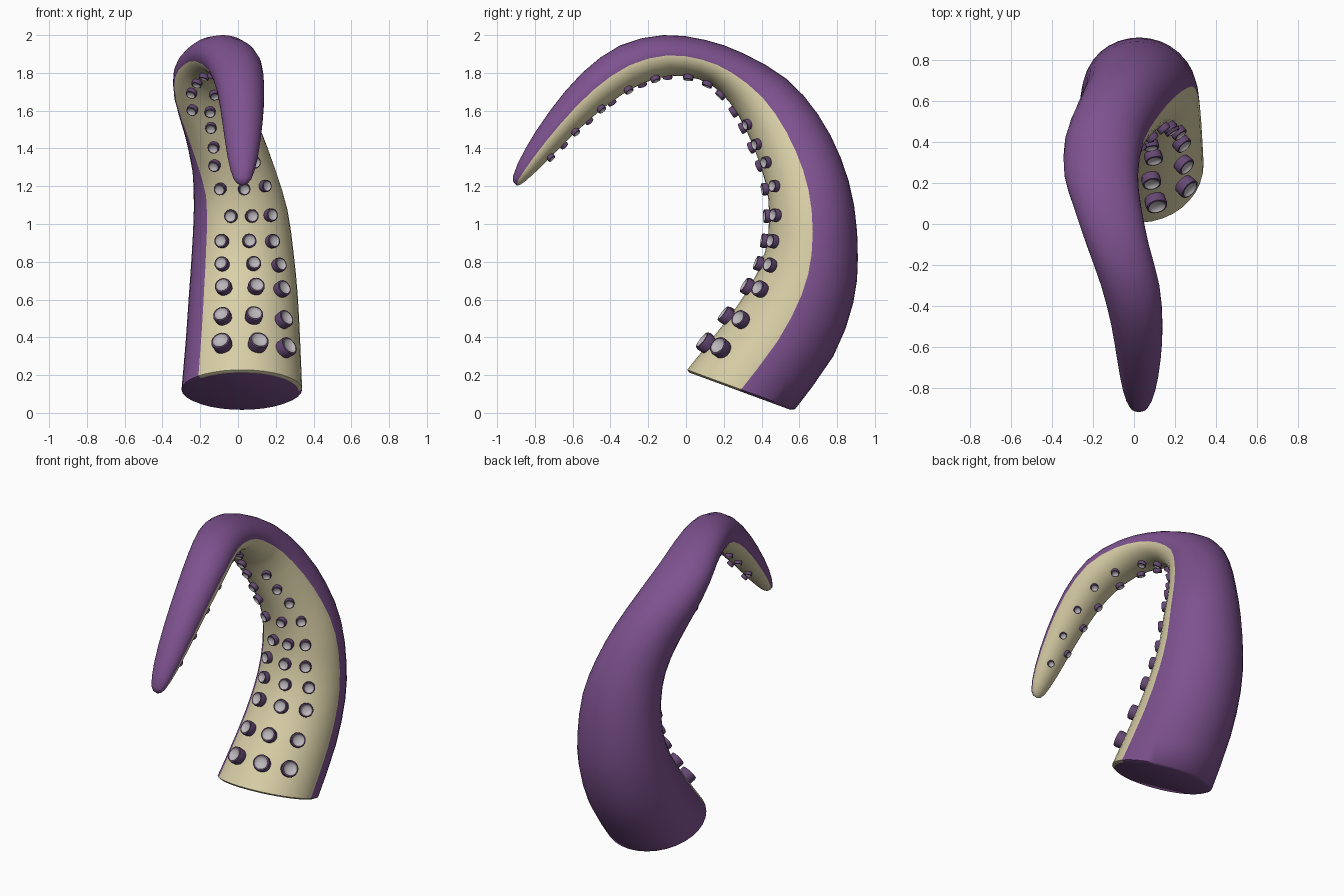
import bpy, bmesh, math
from mathutils import Vector


def material(name, rgb):
    m = bpy.data.materials.new(name)
    m.diffuse_color = (*rgb, 1)
    return m


purple = material("purple_skin", (0.21, 0.085, 0.28))
cream = material("cream_underside", (0.70, 0.63, 0.39))
rim = material("sucker_rim", (0.13, 0.065, 0.17))
cup = material("sucker_cup", (0.50, 0.47, 0.50))

# Stations along the arm: outer y, outer z, inner y, inner z, centre x, half width
S = [
    (0.57, 0.01, 0.00, 0.22, 0.020, 0.320),
    (0.78, 0.30, 0.19, 0.46, 0.026, 0.303),
    (0.885, 0.58, 0.34, 0.67, 0.028, 0.288),
    (0.91, 0.82, 0.42, 0.86, 0.025, 0.270),
    (0.89, 1.10, 0.44, 1.05, 0.014, 0.248),
    (0.82, 1.35, 0.42, 1.22, -0.022, 0.220),
    (0.70, 1.58, 0.36, 1.40, -0.083, 0.203),
    (0.53, 1.77, 0.28, 1.57, -0.145, 0.192),
    (0.30, 1.905, 0.18, 1.70, -0.160, 0.180),
    (0.10, 1.975, 0.07, 1.765, -0.130, 0.165),
    (-0.12, 2.00, -0.08, 1.785, -0.080, 0.152),
    (-0.35, 1.945, -0.25, 1.735, -0.018, 0.142),
    (-0.55, 1.80, -0.43, 1.62, 0.014, 0.125),
    (-0.72, 1.60, -0.60, 1.47, 0.024, 0.106),
    (-0.85, 1.40, -0.76, 1.31, 0.025, 0.080),
    (-0.917, 1.25, -0.855, 1.223, 0.024, 0.046),
    (-0.897, 1.205, -0.893, 1.203, 0.023, 0.004),
]


def station(u):
    # smooth (Catmull-Rom) interpolation between stations
    i = min(int(u), len(S) - 2)
    t = u - i
    a, b, c, d = (S[max(0, min(len(S) - 1, i + k))] for k in (-1, 0, 1, 2))
    return [0.5 * (2 * q + (r - p) * t + (2 * p - 5 * q + 4 * r - s) * t * t
                   + (3 * q - p - 3 * r + s) * t ** 3)
            for p, q, r, s in zip(a, b, c, d)]


def surface(u, ang, scale=1.0):
    # ang 0 is the +x flank, 90 degrees is the inner (sucker) side
    oy, oz, iy, iz, cx, hw = station(u)
    c, s = math.cos(ang) * scale, math.sin(ang) * scale
    return Vector((cx + hw * c, (oy + iy) / 2 + s * (iy - oy) / 2,
                   (oz + iz) / 2 + s * (iz - oz) / 2))


def finish(name, bm, mats):
    bmesh.ops.recalc_face_normals(bm, faces=bm.faces)
    me = bpy.data.meshes.new(name)
    bm.to_mesh(me)
    bm.free()
    for m in mats:
        me.materials.append(m)
    ob = bpy.data.objects.new(name, me)
    bpy.context.collection.objects.link(ob)
    bpy.context.view_layer.objects.active = ob
    ob.select_set(True)
    bpy.ops.object.shade_smooth_by_angle(angle=math.radians(50))
    ob.select_set(False)
    return ob


# Tentacle arm: cream band on the inner side, purple everywhere else
NC, NP = 14, 20
N = NC + NP


def angles(u):
    left = math.radians(136 + 28 * max(0, min(1, (u - 4.5) / 3)))
    return ([left * k / NC for k in range(NC)]
            + [left + (2 * math.pi - left) * k / NP for k in range(NP)])


bm = bmesh.new()
steps = [(0, 0.94), (0.06, 1.0)] + [(k / 2, 1.0) for k in range(1, 29)]
steps += [(14.5, 1), (15, 1), (15.4, 1), (15.75, 1), (16, 1)]
rings = [[bm.verts.new(surface(u, a, sc)) for a in angles(u)] for u, sc in steps]
for r0, r1 in zip(rings, rings[1:]):
    for k in range(N):
        f = bm.faces.new((r0[k], r0[(k + 1) % N], r1[(k + 1) % N], r1[k]))
        f.material_index = 1 if k < NC else 0
bm.faces.new(rings[0])
bm.faces.new(rings[-1])
finish("tentacle_arm", bm, [purple, cream])

# Suckers: position along the arm, radius, sideways fractions across the band
ROWS = [
    (0.62, 0.054, (-0.33, 0.25, 0.70)), (1.20, 0.048, (-0.34, 0.18, 0.68)),
    (1.95, 0.045, (-0.34, 0.22, 0.67)), (2.60, 0.039, (-0.38, 0.19, 0.65)),
    (3.25, 0.038, (-0.39, 0.13, 0.57)), (3.95, 0.036, (-0.20, 0.22, 0.60)),
    (4.80, 0.033, (-0.34, 0.19, 0.66)), (5.50, 0.032, (-0.33, 0.62)),
    (6.05, 0.031, (-0.20, 0.55)), (6.65, 0.030, (-0.08, 0.55)),
    (7.20, 0.030, (-0.45, 0.02)), (7.90, 0.029, (-0.45, 0.20)),
    (8.60, 0.028, (-0.40, 0.30)), (9.40, 0.027, (-0.40, 0.35)),
    (10.1, 0.026, (-0.40,)), (10.5, 0.026, (0.40,)),
    (10.9, 0.026, (-0.40,)), (11.3, 0.025, (0.45,)),
    (11.8, 0.025, (-0.40,)), (12.1, 0.024, (0.45,)),
    (12.5, 0.024, (-0.40,)), (12.9, 0.023, (0.45,)),
    (13.3, 0.023, (-0.35,)), (13.7, 0.022, (0.40,)),
]
PROFILE = [(0.85, -0.5), (0.95, 0.1), (1.0, 0.6), (0.95, 0.88),
           (0.80, 0.92), (0.72, 0.80), (0.40, 0.62)]
SEG = 16
bm = bmesh.new()
for u, r, fracs in ROWS:
    for fr in fracs:
        a = math.acos(fr)
        p = surface(u, a)
        du = surface(u + 0.02, a) - surface(u - 0.02, a)
        da = surface(u, a + 0.02) - surface(u, a - 0.02)
        n = du.cross(da).normalized()
        oy, oz, iy, iz, cx, hw = station(u)
        if n.dot(p - Vector((cx, (oy + iy) / 2, (oz + iz) / 2))) < 0:
            n = -n
        e1 = da.normalized()
        e2 = n.cross(e1)
        loops = []
        for pr, ph in PROFILE:
            loops.append([bm.verts.new(
                p + n * ph * r + (e1 * math.cos(t) + e2 * math.sin(t)) * pr * r)
                for t in (2 * math.pi * k / SEG for k in range(SEG))])
        for j, (l0, l1) in enumerate(zip(loops, loops[1:])):
            for k in range(SEG):
                f = bm.faces.new((l0[k], l0[(k + 1) % SEG], l1[(k + 1) % SEG], l1[k]))
                f.material_index = 1 if j >= 4 else 0
        bm.faces.new(loops[-1]).material_index = 1
finish("suckers", bm, [rim, cup])
